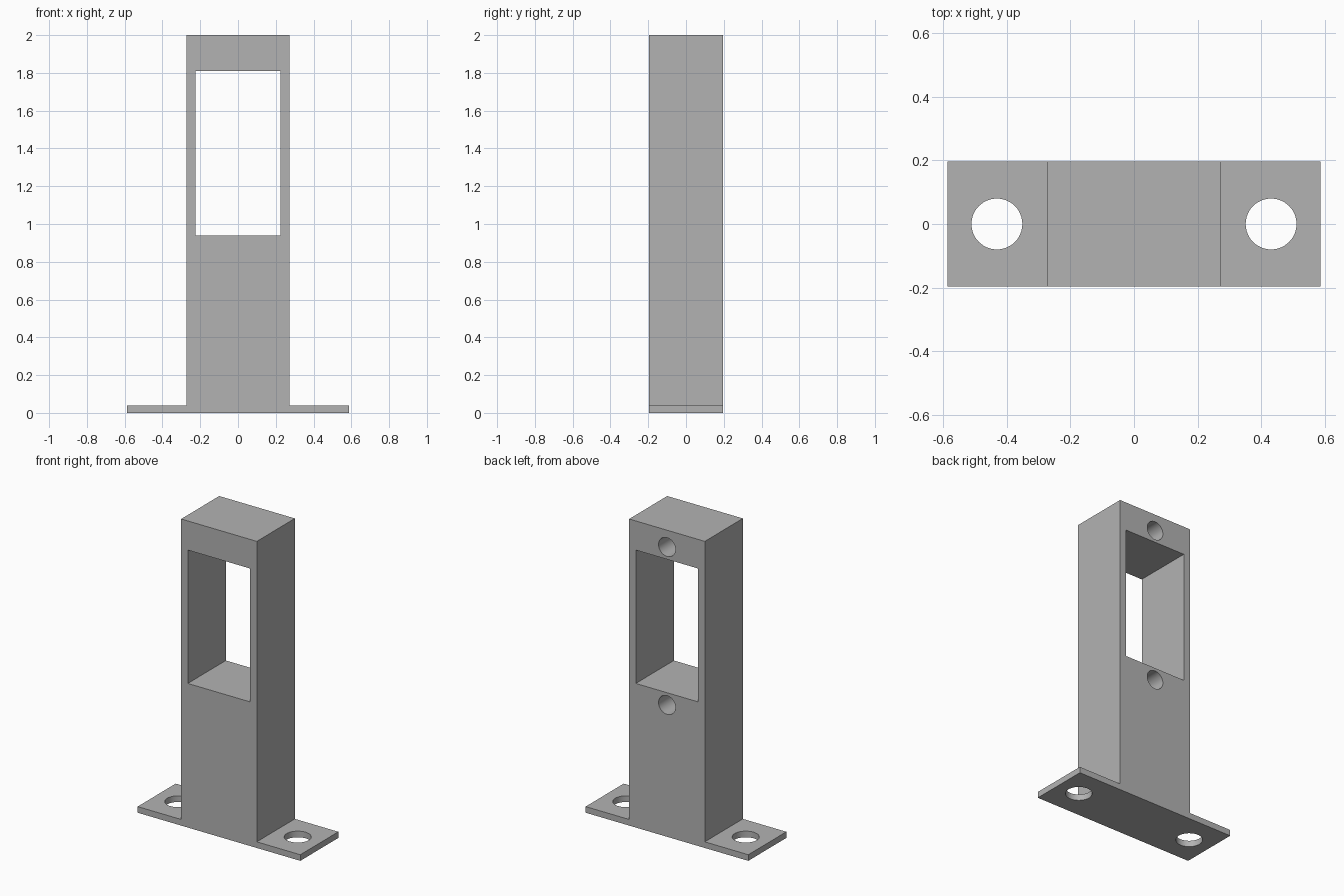
import bpy
import bmesh
from math import pi
from mathutils import Matrix, Vector

if "Cube" in bpy.data.objects:
    bpy.data.objects.remove(bpy.data.objects["Cube"], do_unlink=True)

HEIGHT, HALF_DEPTH = 2.0, 0.196
BASE_X, BASE_TOP = 0.587, 0.04
POST_X = 0.273

grey = bpy.data.materials.new("plain grey")
grey.use_nodes = True
colour = (0.45, 0.45, 0.45, 1)
grey.diffuse_color = colour
grey.node_tree.nodes["Principled BSDF"].inputs["Base Color"].default_value = colour


def make_object(name, bm):
    bmesh.ops.recalc_face_normals(bm, faces=bm.faces)
    mesh = bpy.data.meshes.new(name)
    bm.to_mesh(mesh)
    bm.free()
    mesh.materials.append(grey)
    obj = bpy.data.objects.new(name, mesh)
    bpy.context.collection.objects.link(obj)
    return obj


def box_cutter(name, size, centre):
    bm = bmesh.new()
    bmesh.ops.create_cube(bm, size=1, matrix=Matrix.Translation(centre) @ Matrix.Diagonal((*size, 1)))
    return make_object(name, bm)


def round_cutter(name, radius, length, centre, turn=0):
    bm = bmesh.new()
    bmesh.ops.create_cone(bm, cap_ends=True, segments=48, radius1=radius, radius2=radius, depth=length,
                          matrix=Matrix.Translation(centre) @ Matrix.Rotation(turn, 4, "X"))
    return make_object(name, bm)


# Post and foot plate: one inverted T profile pushed through the depth
half = [(BASE_X, 0), (BASE_X, BASE_TOP), (POST_X, BASE_TOP), (POST_X, HEIGHT)]
outline = half + [(-x, z) for x, z in reversed(half)]
bm = bmesh.new()
face = bm.faces.new([bm.verts.new((x, -HALF_DEPTH, z)) for x, z in outline])
pushed = bmesh.ops.extrude_face_region(bm, geom=[face], use_keep_orig=True)
bmesh.ops.translate(bm, vec=Vector((0, 2 * HALF_DEPTH, 0)),
                    verts=[v for v in pushed["geom"] if isinstance(v, bmesh.types.BMVert)])
bracket = make_object("post_bracket", bm)

# Window through the post
cutters = [box_cutter("window_cutter", (0.45, 1, 0.87), (0, 0, 1.375))]

# Mounting holes through the foot plate
for side, x in (("left", 0.431), ("right", -0.431)):
    cutters.append(round_cutter(side + "_foot_hole_cutter", 0.08, 0.2, (x, 0, BASE_TOP / 2)))

# Blind screw holes in the back, above and below the window
for place, z in (("upper", 1.89), ("lower", 0.86)):
    cutters.append(round_cutter(place + "_screw_hole_cutter", 0.061, 0.6, (0, HALF_DEPTH, z), pi / 2))

for cutter in cutters:
    cut = bracket.modifiers.new(cutter.name, "BOOLEAN")
    cut.operation = "DIFFERENCE"
    cut.solver = "EXACT"
    cut.object = cutter
    cutter.hide_render = True
    cutter.hide_set(True)

# Crisp corners, smooth hole walls
bpy.ops.object.select_all(action="DESELECT")
bracket.select_set(True)
bpy.context.view_layer.objects.active = bracket
for cut in list(bracket.modifiers):
    bpy.ops.object.modifier_apply(modifier=cut.name)
bpy.ops.object.shade_smooth_by_angle()
for cutter in cutters:
    bpy.data.objects.remove(cutter, do_unlink=True)
